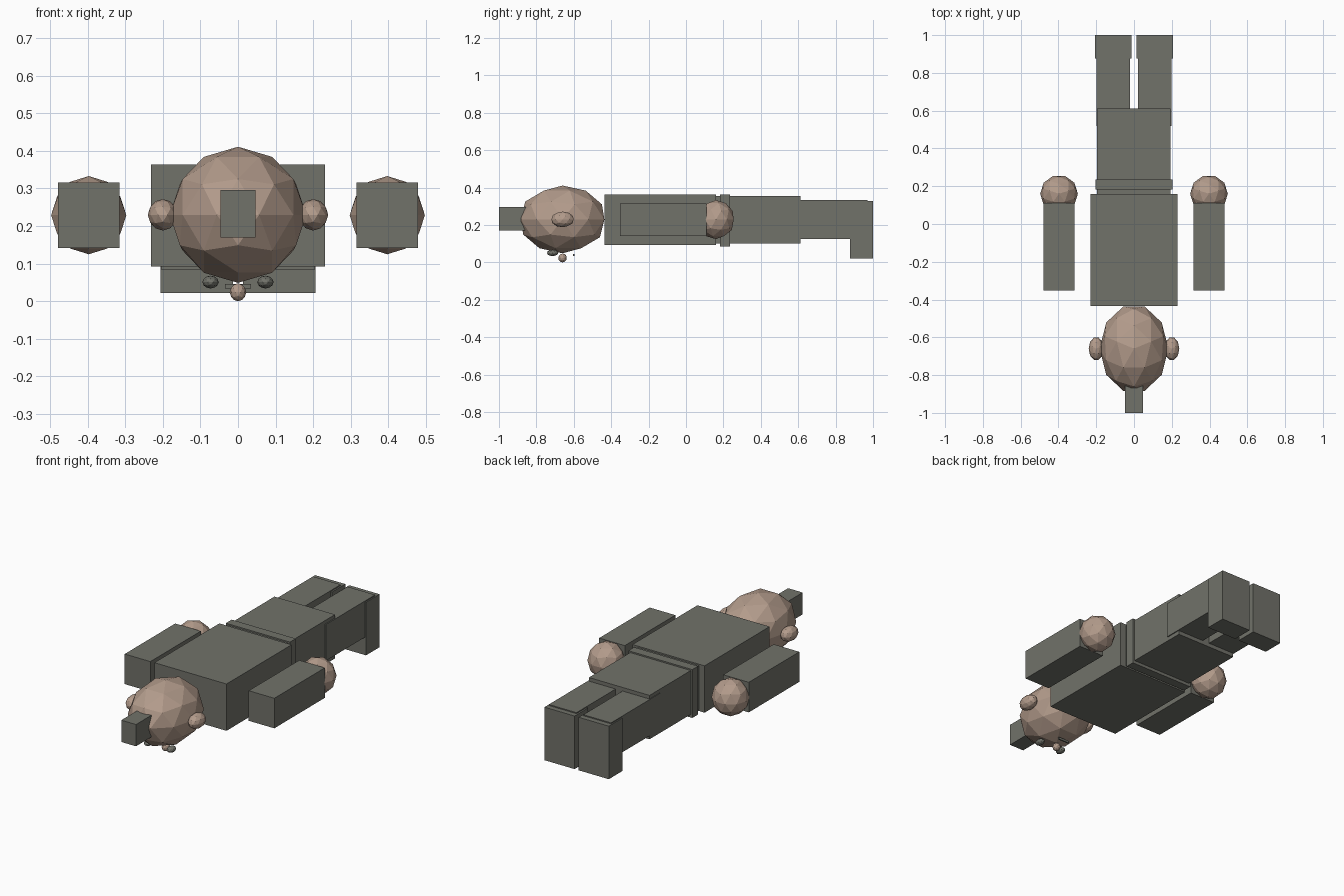
import bpy
from math import radians
from mathutils import Matrix

cube = bpy.data.objects.get("Cube")
if cube:
    bpy.data.objects.remove(cube, do_unlink=True)


def make_material(name, rgb):
    mat = bpy.data.materials.new(name)
    mat.use_nodes = True
    colour = (*rgb, 1)
    mat.diffuse_color = colour
    mat.node_tree.nodes["Principled BSDF"].inputs["Base Color"].default_value = colour
    return mat


GREY = make_material("olive grey", (0.165, 0.168, 0.144))
SKIN = make_material("warm skin", (0.45, 0.33, 0.26))


def finish(name, matrix, mat):
    obj = bpy.context.object
    obj.name = name
    obj.data.transform(matrix)
    obj.data.materials.append(mat)
    return obj


def box(name, x, y, z, mat=GREY):
    """Block spanning the given (min, max) range on each axis."""
    spans = (x, y, z)
    bpy.ops.mesh.primitive_cube_add(size=1)
    obj = finish(name, Matrix.Diagonal([b - a for a, b in spans] + [1]), mat)
    obj.location = [(a + b) / 2 for a, b in spans]
    return obj


def ball(name, centre, radii, mat=SKIN):
    """Faceted ellipsoid."""
    bpy.ops.mesh.primitive_ico_sphere_add(subdivisions=2, radius=1)
    turn = Matrix.Rotation(radians(90), 4, "Z")
    obj = finish(name, Matrix.Diagonal([*radii, 1]) @ turn, mat)
    obj.location = centre
    return obj


# Head with hat block, nose and mouth; the face points down
ball("head", (0, -0.66, 0.23), (0.182, 0.235, 0.181))
box("hat_block", (-0.047, 0.047), (-1, -0.8), (0.17, 0.296))
ball("nose", (0, -0.66, 0.024), (0.022, 0.023, 0.024))
box("mouth", (-0.035, 0.035), (-0.605, -0.597), (0.034, 0.046))

# Trunk
box("torso", (-0.231, 0.231), (-0.435, 0.16), (0.093, 0.364))
box("belt", (-0.205, 0.205), (0.182, 0.235), (0.084, 0.364))
box("hips", (-0.195, 0.193), (0.1, 0.612), (0.102, 0.356))

# Paired parts
for side, s in (("left", 1), ("right", -1)):
    def span(a, b):
        return tuple(sorted((s * a, s * b)))

    ball(side + "_eye", (s * 0.073, -0.713, 0.051), (0.022, 0.031, 0.017), GREY)
    ball(side + "_ear", (s * 0.2, -0.66, 0.23), (0.04, 0.062, 0.042))
    box(side + "_arm", span(0.315, 0.479), (-0.352, 0.11), (0.142, 0.316))
    ball(side + "_hand", (s * 0.397, 0.16, 0.229), (0.1, 0.1, 0.104))
    box(side + "_leg", span(0.022, 0.199), (0.52, 0.97), (0.125, 0.335))
    box(side + "_foot", span(0.013, 0.206), (0.877, 1), (0.022, 0.329))
